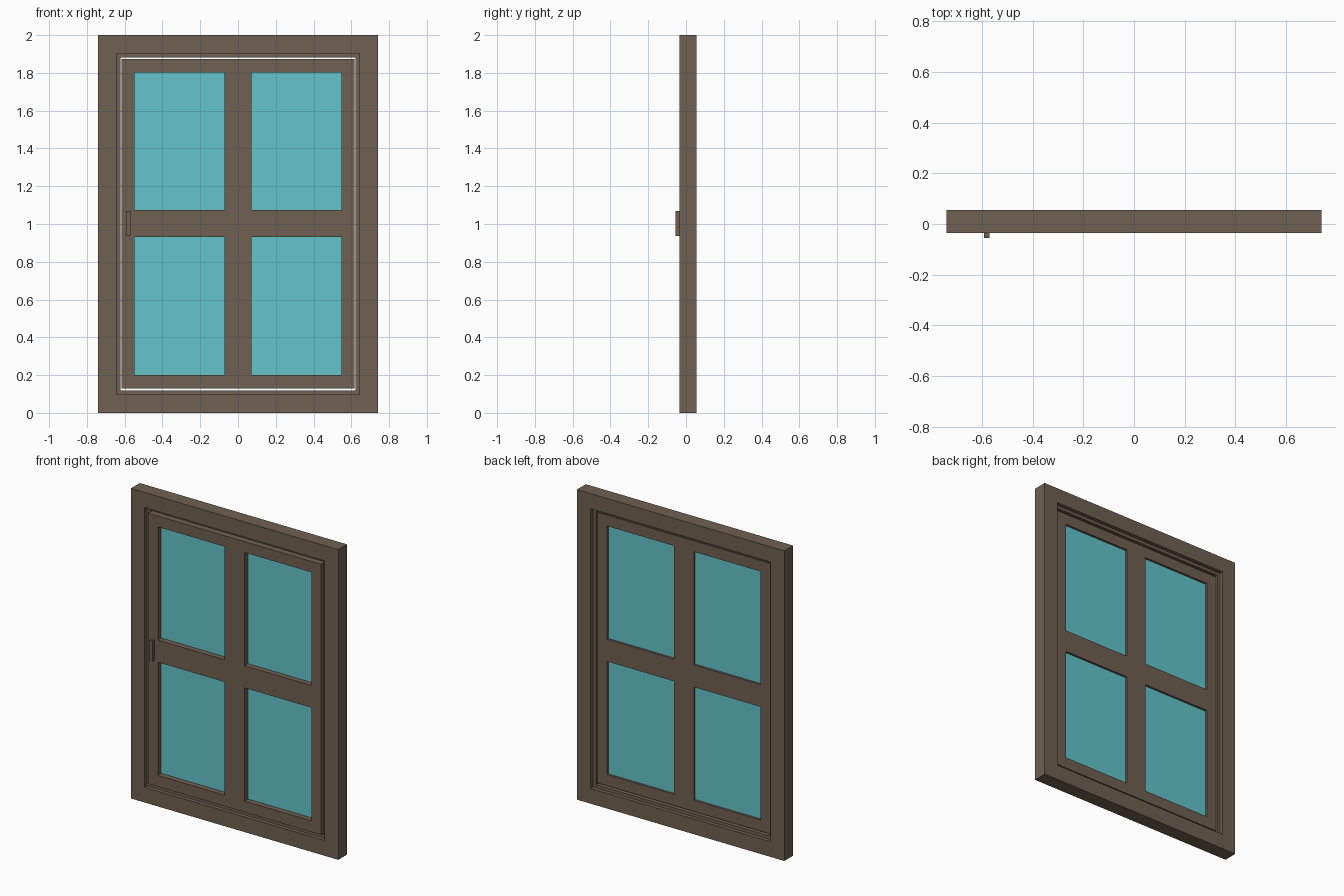
import bpy, bmesh

if "Cube" in bpy.data.objects:
    bpy.data.objects.remove(bpy.data.objects["Cube"])

W, H = 0.74, 2.0             # half width and height of the outer frame
FRONT, BACK = -0.035, 0.055  # frame depth range


def material(name, color):
    m = bpy.data.materials.new(name)
    m.diffuse_color = color
    m.use_nodes = True
    m.node_tree.nodes["Principled BSDF"].inputs["Base Color"].default_value = m.diffuse_color
    return m


wood = material("brown_wood", (0.16, 0.115, 0.082, 1))
glass = material("teal_glass", (0.125, 0.56, 0.60, 1))


def finish(name, bm, mat):
    bmesh.ops.recalc_face_normals(bm, faces=bm.faces)
    me = bpy.data.meshes.new(name)
    bm.to_mesh(me)
    bm.free()
    me.materials.append(mat)
    ob = bpy.data.objects.new(name, me)
    bpy.context.collection.objects.link(ob)
    return ob


def box(name, x0, x1, y0, y1, z0, z1, mat):
    bm = bmesh.new()
    bmesh.ops.create_cube(bm, size=1)
    for v in bm.verts:
        v.co.x = x1 if v.co.x > 0 else x0
        v.co.y = y1 if v.co.y > 0 else y0
        v.co.z = z1 if v.co.z > 0 else z0
    return finish(name, bm, mat)


def swept_frame(name, profile, mat):
    """Sweep a closed (inset, y) profile around the outer rectangle."""
    bm = bmesh.new()
    loops = []
    for d, y in profile:
        x = W - d
        loops.append([bm.verts.new(c) for c in
                      ((-x, y, d), (x, y, d), (x, y, H - d), (-x, y, H - d))])
    for i, a in enumerate(loops):
        b = loops[(i + 1) % len(loops)]
        for k in range(4):
            n = (k + 1) % 4
            bm.faces.new((a[k], a[n], b[n], b[k]))
    return finish(name, bm, mat)


def lattice(name, xs, zs, y0, y1, mat):
    """Flat board with every odd row/column cell left open."""
    bm = bmesh.new()
    v = [[bm.verts.new((x, y0, z)) for z in zs] for x in xs]
    for i in range(len(xs) - 1):
        for j in range(len(zs) - 1):
            if not (i % 2 and j % 2):
                bm.faces.new((v[i][j], v[i + 1][j], v[i + 1][j + 1], v[i][j + 1]))
    ext = bmesh.ops.extrude_face_region(bm, geom=bm.faces[:])
    moved = [g for g in ext["geom"] if isinstance(g, bmesh.types.BMVert)]
    bmesh.ops.translate(bm, verts=moved, vec=(0, y1 - y0, 0))
    return finish(name, bm, mat)


# outer frame with a stop lip in the middle of its depth
swept_frame("outer_frame", [(0, FRONT), (0.098, FRONT), (0.098, -0.01), (0.118, -0.01),
                            (0.118, 0.03), (0.098, 0.03), (0.098, BACK), (0, BACK)], wood)

# sash with four openings, separated from the frame by a narrow gap
xs = [-0.617, -0.548, -0.071, 0.071, 0.548, 0.617]
zs = [0.128, 0.2, 0.93, 1.073, 1.803, 1.873]
lattice("sash", xs, zs, FRONT, 0.022, wood)

# glass panes
for i in (1, 3):
    for j in (1, 3):
        box("glass_pane", xs[i], xs[i + 1], 0.0, 0.008, zs[j], zs[j + 1], glass)

# pull handle
box("handle", -0.592, -0.57, -0.055, FRONT, 0.937, 1.07, wood)
